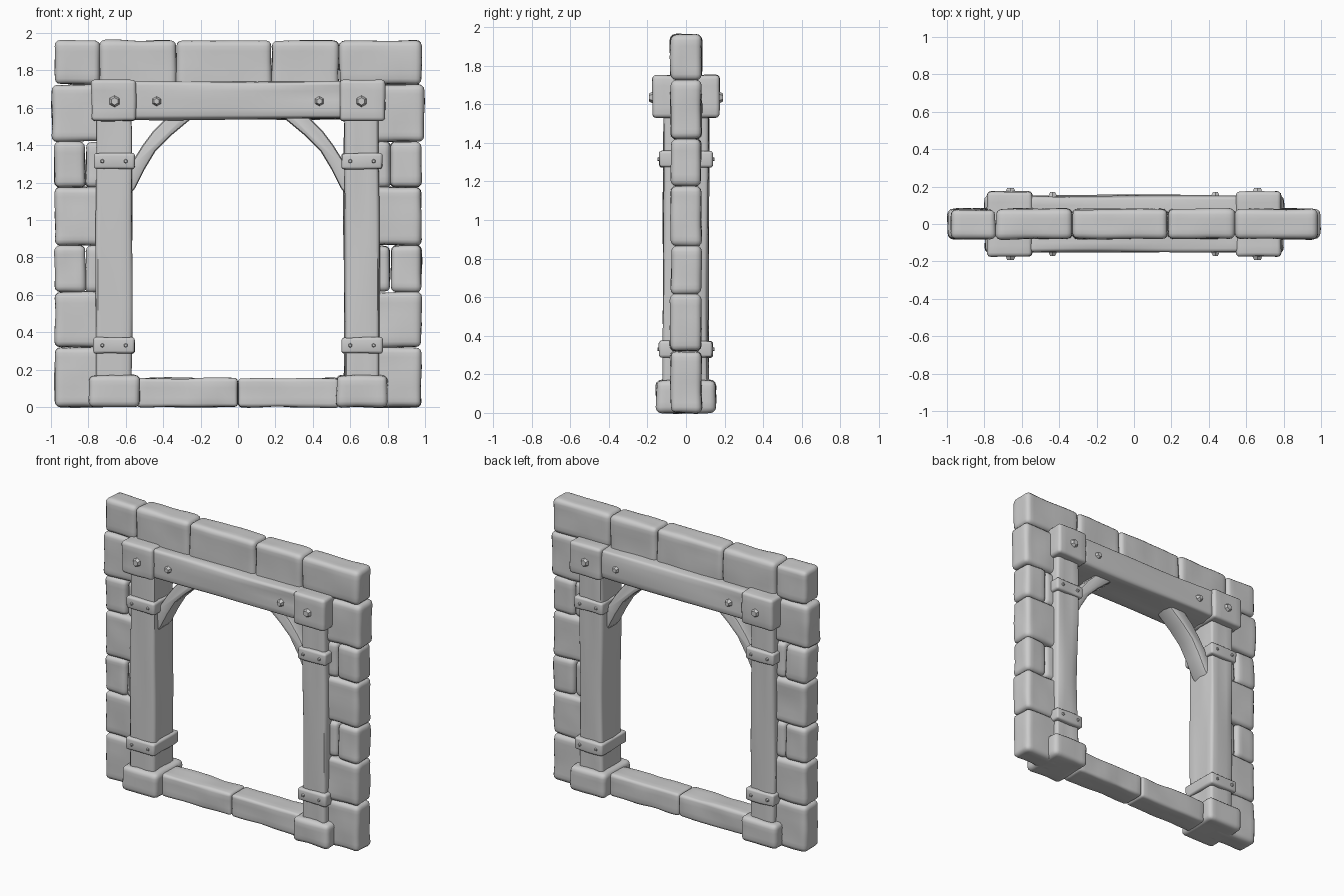
import bpy, bmesh
from mathutils import Vector, noise

if "Cube" in bpy.data.objects:
    bpy.data.objects.remove(bpy.data.objects["Cube"])

grey = bpy.data.materials.new("plain grey")
grey.use_nodes = True
GREY = (0.6, 0.6, 0.6, 1)
grey.diffuse_color = GREY
grey.node_tree.nodes["Principled BSDF"].inputs["Base Color"].default_value = GREY


def finish(bm, name, angle=0.7):
    bmesh.ops.recalc_face_normals(bm, faces=bm.faces)
    mesh = bpy.data.meshes.new(name)
    bm.to_mesh(mesh)
    bm.free()
    mesh.materials.append(grey)
    ob = bpy.data.objects.new(name, mesh)
    bpy.context.collection.objects.link(ob)
    bpy.ops.object.select_all(action="DESELECT")
    ob.select_set(True)
    bpy.context.view_layer.objects.active = ob
    bpy.ops.object.shade_smooth_by_angle(angle=angle)
    return ob


def weather(bm, amount, grain, step=0.05):
    """Slice a block finely, then push its surface in and out with noise."""
    for axis in range(3):
        low = min(v.co[axis] for v in bm.verts)
        high = max(v.co[axis] for v in bm.verts)
        cuts = int((high - low) / step)
        normal = Vector([float(i == axis) for i in range(3)])
        for c in range(1, cuts):
            point = normal * (low + (high - low) * c / cuts)
            geom = bm.verts[:] + bm.edges[:] + bm.faces[:]
            bmesh.ops.bisect_plane(bm, geom=geom, plane_co=point, plane_no=normal)
    bm.normal_update()
    shifts = [v.normal * noise.noise(v.co * Vector(grain)) * amount for v in bm.verts]
    for v, shift in zip(bm.verts, shifts):
        v.co += shift


def block(name, x, y, z, bevel=0.03, amount=0.008, grain=(7, 7, 7)):
    """Rounded block from x range, half depth y and z range."""
    bm = bmesh.new()
    bmesh.ops.create_cube(bm, size=1)
    for v in bm.verts:
        v.co = Vector(((x[0] + x[1]) / 2 + v.co.x * (x[1] - x[0]), v.co.y * 2 * y,
                       (z[0] + z[1]) / 2 + v.co.z * (z[1] - z[0])))
    bmesh.ops.bevel(bm, geom=bm.edges[:], offset=bevel, segments=3,
                    profile=0.5, affect="EDGES")
    weather(bm, amount, grain)
    return finish(bm, name)


def bolt(name, x, y, z, radius, height):
    """Chunky tapered bolt head standing out of the front or back."""
    bm = bmesh.new()
    bmesh.ops.create_cone(bm, cap_ends=True, segments=6, radius1=radius,
                          radius2=radius * 0.55, depth=height)
    side = 1 if y > 0 else -1
    for v in bm.verts:
        v.co = Vector((x + v.co.x, y + side * v.co.z, z + v.co.y))
    return finish(bm, name, 0.3)


def brace(name, side):
    """Curved timber between post and beam."""
    lower = [(0.6, 1.11), (0.55, 1.17), (0.5, 1.27), (0.44, 1.37), (0.36, 1.45), (0.24, 1.55), (0.24, 1.6)]
    upper = [(0.37, 1.6), (0.38, 1.55), (0.45, 1.48), (0.51, 1.4), (0.56, 1.32), (0.6, 1.28)]
    bm = bmesh.new()
    face = bm.faces.new([bm.verts.new((side * px, -0.07, pz)) for px, pz in lower + upper])
    new = bmesh.ops.extrude_face_region(bm, geom=[face])["geom"]
    bmesh.ops.translate(bm, vec=(0, 0.14, 0),
                        verts=[g for g in new if isinstance(g, bmesh.types.BMVert)])
    rims = [e for e in bm.edges if abs(e.verts[0].co.y - e.verts[1].co.y) < 0.01]
    bmesh.ops.bevel(bm, geom=rims, offset=0.018, segments=2, profile=0.5, affect="EDGES")
    return finish(bm, name)


# Stone lintel course
seams = [-0.98, -0.74, -0.33, 0.18, 0.54, 0.98]
for i in range(5):
    low = 1.725 if i in (0, 4) else 1.62
    block(f"lintel_stone_{i + 1}", (seams[i], seams[i + 1]), 0.08, (low, 1.96))

# Stone jambs, sill, timber frame and ironwork, built for both sides
levels = [0, 0.32, 0.615, 0.865, 1.175, 1.42, 1.725]
for side, tag in ((1, "left"), (-1, "right")):
    def span(a, b):
        return tuple(sorted((side * a, side * b)))

    for i in range(6):
        z = (levels[i], levels[i + 1])
        outer = 0.995 if i == 5 else 0.98
        if i in (2, 4):
            block(f"{tag}_jamb_stone_{i + 1}", span(0.815, outer), 0.078, z)
            block(f"{tag}_jamb_filler_{i + 1}", span(0.63, 0.815), 0.07, z)
        else:
            block(f"{tag}_jamb_stone_{i + 1}", span(0.63, outer), 0.08, z)

    block(f"{tag}_sill_stone", span(0, 0.54), 0.085, (0, 0.155), 0.02)
    block(f"{tag}_footing", span(0.525, 0.8), 0.155, (0, 0.17))
    block(f"{tag}_post", span(0.57, 0.755), 0.115, (0.13, 1.58), 0.02, 0.012, (22, 22, 1.5))
    block(f"{tag}_beam_cap", span(0.545, 0.785), 0.173, (1.53, 1.75), 0.02, 0.006)
    brace(f"{tag}_brace", side)

    for place, z in (("lower", 0.33), ("upper", 1.315)):
        block(f"{tag}_{place}_band", span(0.553, 0.772), 0.138, (z - 0.042, z + 0.042), 0.014, 0.006)
    for face, facing in ((-1, "front"), (1, "back")):
        bolt(f"{tag}_{facing}_cap_bolt", side * 0.66, face * 0.178, 1.635, 0.036, 0.03)
        bolt(f"{tag}_{facing}_beam_bolt", side * 0.435, face * 0.158, 1.635, 0.028, 0.026)
        for place, z in (("lower", 0.33), ("upper", 1.315)):
            for n, x in enumerate((0.6, 0.725)):
                bolt(f"{tag}_{facing}_{place}_rivet_{n + 1}", side * x, face * 0.14, z, 0.014, 0.018)

# Timber crossbeam
block("crossbeam", (-0.57, 0.57), 0.15, (1.54, 1.74), 0.02, 0.012, (1.5, 18, 18))
